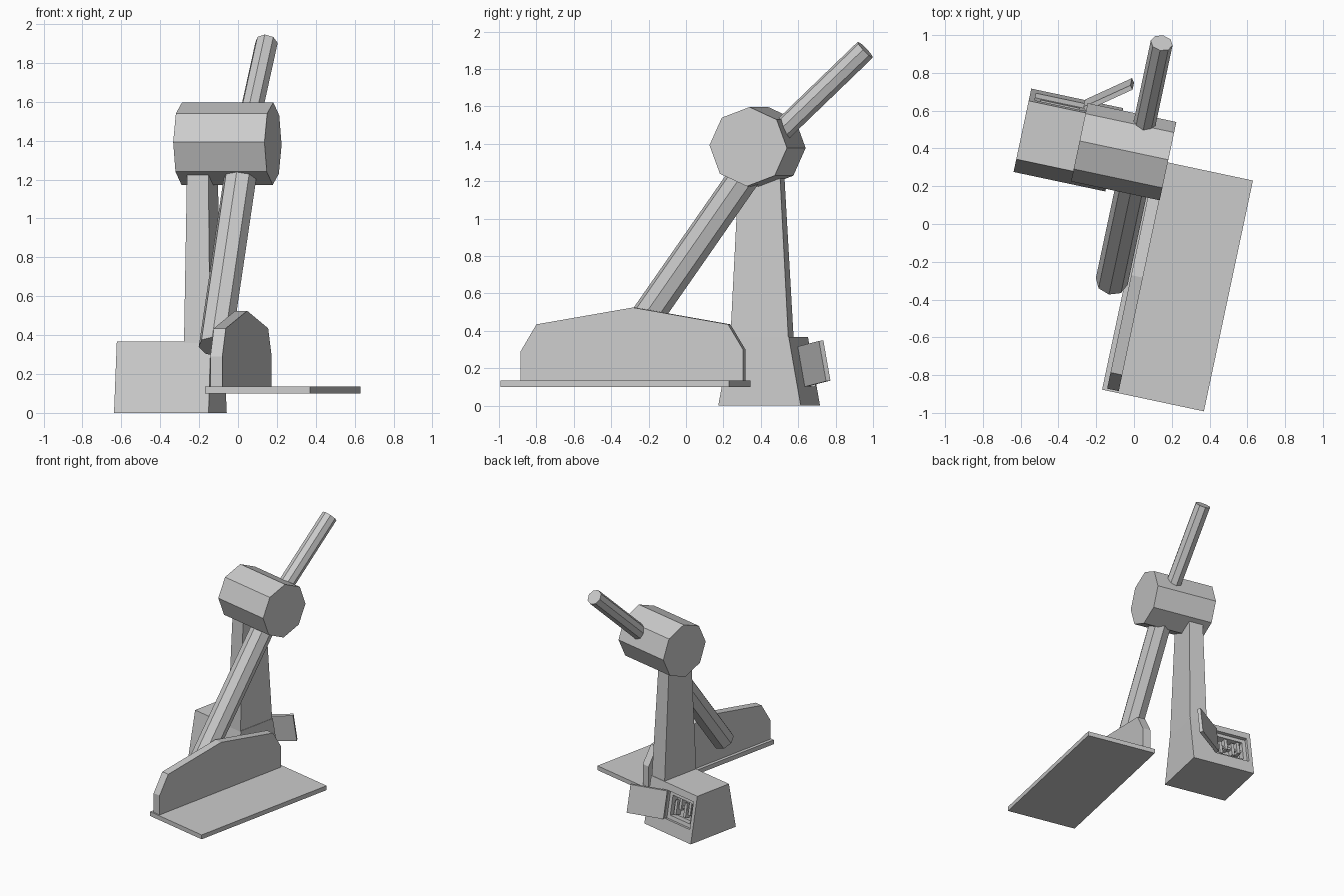
import bpy, bmesh
from math import radians, sin, cos
from mathutils import Matrix, Vector

if "Cube" in bpy.data.objects:
    bpy.data.objects.remove(bpy.data.objects["Cube"])

# The whole machine is turned a little about z
TURN = Matrix.Rotation(radians(-12), 4, 'Z')


def finish(name, bm):
    bmesh.ops.recalc_face_normals(bm, faces=bm.faces)
    bm.transform(TURN)
    me = bpy.data.meshes.new(name)
    bm.to_mesh(me)
    bm.free()
    ob = bpy.data.objects.new(name, me)
    bpy.context.collection.objects.link(ob)
    return ob


def frame(a, b, c, origin):
    m = Matrix((a, b, c)).transposed().to_4x4()
    m.translation = origin
    return m


def taper(name, low, high, z0, z1, m=Matrix()):
    """Block between two rectangles (x0, x1, y0, y1)."""
    bm = bmesh.new()
    rings = []
    for (x0, x1, y0, y1), z in ((low, z0), (high, z1)):
        rings.append([bm.verts.new(p) for p in
                      ((x0, y0, z), (x1, y0, z), (x1, y1, z), (x0, y1, z))])
    lo, hi = rings
    bm.faces.new(lo[::-1])
    bm.faces.new(hi)
    for i in range(4):
        j = (i + 1) % 4
        bm.faces.new((lo[i], lo[j], hi[j], hi[i]))
    bm.transform(m)
    return finish(name, bm)


def box(name, x, y, z, m=Matrix()):
    return taper(name, (*x, *y), (*x, *y), *z, m)


def octagon(name, p, q, r, side):
    """Eight-sided bar from p to q with one corner pointing along side."""
    p, q, a = Vector(p), Vector(q), Vector(side)
    c = (q - p).normalized()
    bm = bmesh.new()
    bmesh.ops.create_cone(bm, cap_ends=True, segments=8, radius1=r, radius2=r,
                          depth=(q - p).length,
                          matrix=frame(a, c.cross(a), c, (p + q) / 2))
    return finish(name, bm)


# Flat foot plate
box("foot_plate", (0.017, 0.568), (-0.893, 0.356), (0.10, 0.135))

# Upright fin on the plate
outline = [(-0.882, 0.135), (-0.882, 0.29), (-0.795, 0.435), (-0.268, 0.525),
           (0.252, 0.435), (0.334, 0.30), (0.334, 0.135)]
bm = bmesh.new()
face = bm.faces.new([bm.verts.new((0.042, y, z)) for y, z in outline])
ext = bmesh.ops.extrude_face_region(bm, geom=[face], use_keep_orig=True)
bmesh.ops.translate(bm, vec=(0.063, 0, 0),
                    verts=[g for g in ext["geom"] if isinstance(g, bmesh.types.BMVert)])
finish("foot_fin", bm)

# Arms and pivot drum
octagon("lower_arm", (-0.052, -0.3225, 0.34), (-0.052, 0.36, 1.30), 0.086, (1, 0, 0))
octagon("upper_arm", (-0.056, 0.42, 1.386), (-0.056, 0.968, 1.903), 0.059, (1, 0, 0))
t = radians(2)
octagon("pivot_drum", (-0.373, 0.363, 1.385), (0.107, 0.363, 1.385), 0.212,
        (0, cos(t), -sin(t)))

# Support post and tapered base
taper("support_post", (-0.327, -0.19, 0.202, 0.519), (-0.32, -0.208, 0.245, 0.468), 0.36, 1.26)
base = taper("base_box", (-0.681, -0.184, 0.137, 0.588), (-0.681, -0.187, 0.206, 0.522), 0, 0.367)

# Sloped frame of the base's back face: x across, y up the slope, z inward
up = Vector((0, -0.066, 0.367)).normalized()
side = Vector((1, 0, 0))
back = frame(side, up, side.cross(up), (0, 0.588, 0))

# Stepped compartment cut into the back
for (x0, x1, y0, y1, depth) in ((-0.65, -0.38, 0.105, 0.32, 0.025),
                                (-0.62, -0.41, 0.135, 0.29, 0.08)):
    cutter = box("compartment_cutter", (x0, x1), (y0, y1), (-0.03, depth), back)
    mod = base.modifiers.new("compartment", 'BOOLEAN')
    mod.object = cutter
    mod.solver = 'EXACT'
    bpy.context.view_layer.objects.active = base
    bpy.ops.object.modifier_apply(modifier=mod.name)
    bpy.data.objects.remove(cutter)

# Small levers inside the compartment
for i, (x, y0, y1) in enumerate(((-0.59, 0.19, 0.29), (-0.545, 0.16, 0.27),
                                 (-0.49, 0.20, 0.29), (-0.445, 0.15, 0.26))):
    box(f"lever_{i + 1}", (x - 0.012, x + 0.012), (y0, y1), (0.035, 0.085), back)
box("lever_rail", (-0.62, -0.41), (0.215, 0.235), (0.05, 0.085), back)

# Open door, hinged beside the compartment
hinge = back @ Matrix.Translation((-0.375, 0, 0)) @ Matrix.Rotation(radians(37), 4, 'Y')
box("door", (0, 0.275), (0.103, 0.322), (-0.026, 0), hinge)
